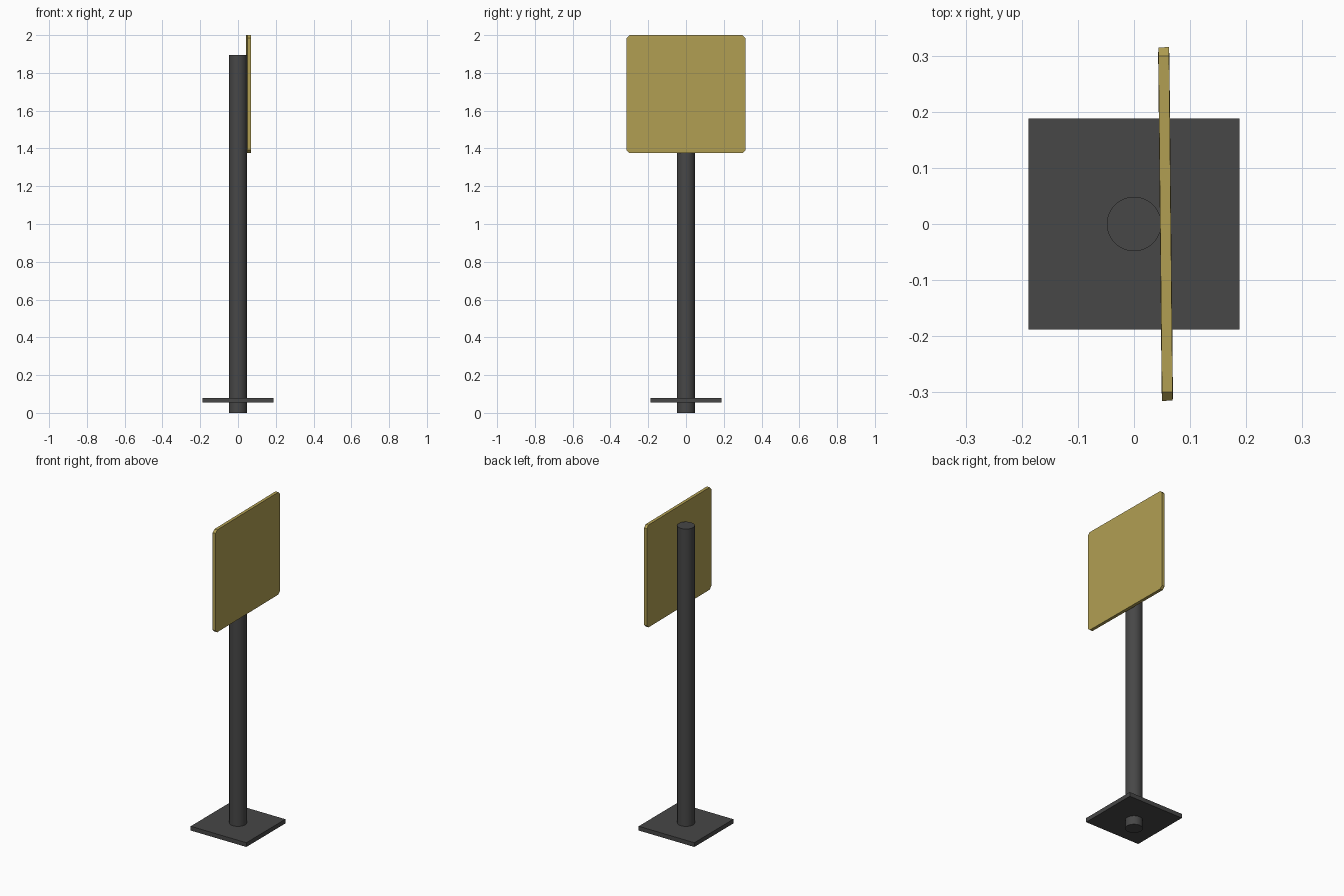
import bpy, bmesh, math
from mathutils import Matrix

if "Cube" in bpy.data.objects:
    bpy.data.objects.remove(bpy.data.objects["Cube"])


def material(name, color):
    m = bpy.data.materials.new(name)
    m.diffuse_color = (*color, 1)
    m.use_nodes = True
    m.node_tree.nodes["Principled BSDF"].inputs["Base Color"].default_value = m.diffuse_color
    return m


def add_object(name, bm, mat):
    me = bpy.data.meshes.new(name)
    bm.to_mesh(me)
    bm.free()
    me.materials.append(mat)
    ob = bpy.data.objects.new(name, me)
    bpy.context.collection.objects.link(ob)
    return ob


def box(name, size, loc, mat, bevel=0, turn=0):
    # bevel is a fraction of the unit cube, so it scales with each side
    bm = bmesh.new()
    bmesh.ops.create_cube(bm, size=1)
    if bevel:
        bmesh.ops.bevel(bm, geom=bm.edges[:], offset=bevel, segments=1,
                        affect='EDGES', profile=0.5)
    bm.transform(Matrix.Translation(loc) @ Matrix.Rotation(turn, 4, 'Z')
                 @ Matrix.Diagonal((*size, 1)))
    return add_object(name, bm, mat)


dark = material("dark_grey", (0.063, 0.063, 0.063))
gold = material("dull_gold", (0.44, 0.345, 0.085))

# Round post, passing slightly below the base plate
bm = bmesh.new()
bmesh.ops.create_cone(bm, cap_ends=True, segments=32, radius1=0.0485,
                      radius2=0.0485, depth=1.895,
                      matrix=Matrix.Translation((0, 0, 1.895 / 2)))
post = add_object("post", bm, dark)
bpy.context.view_layer.objects.active = post
post.select_set(True)
bpy.ops.object.shade_smooth_by_angle(angle=math.radians(40))

# Square base plate
box("base_plate", (0.376, 0.376, 0.026), (0, 0, 0.067), dark)

# Thin sign panel with chamfered edges, turned very slightly
box("sign_panel", (0.020, 0.63, 0.625), (0.0562, 0, 1.6875), gold,
    bevel=0.025, turn=math.radians(0.6))
